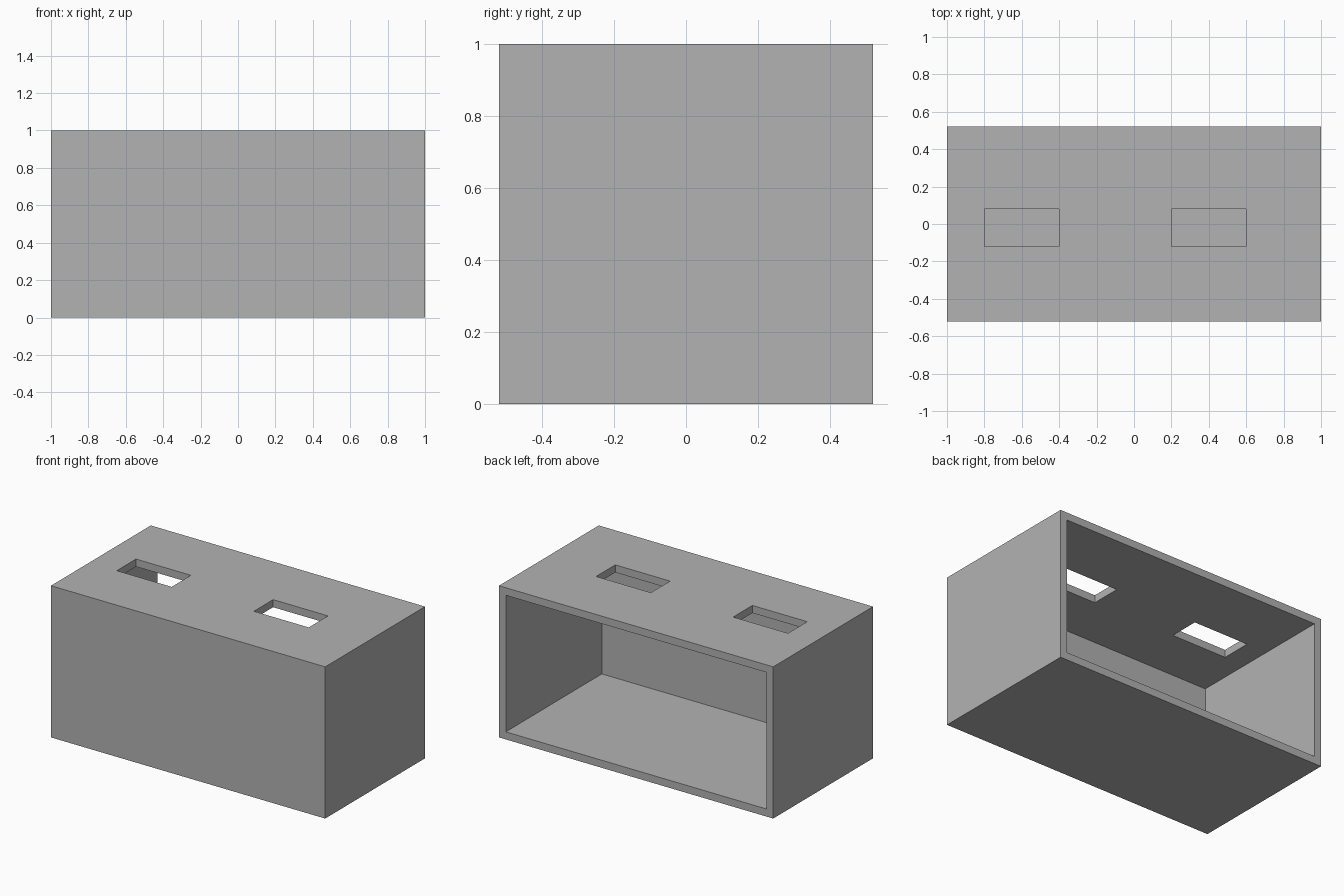
import bpy

old = bpy.data.objects.get("Cube")
if old:
    bpy.data.objects.remove(old, do_unlink=True)

WIDTH, DEPTH, HEIGHT = 2.0, 1.04, 1.0
WALL, FRONT_WALL = 0.05, 0.04

grey = bpy.data.materials.new("plain grey")
grey.use_nodes = True
colour = (0.448, 0.448, 0.448, 1)
grey.diffuse_color = colour
grey.node_tree.nodes["Principled BSDF"].inputs["Base Color"].default_value = colour


def block(name, low, high):
    """Axis-aligned box between two corners."""
    centre = [(a + b) / 2 for a, b in zip(low, high)]
    bpy.ops.mesh.primitive_cube_add(size=1, location=centre)
    obj = bpy.context.object
    obj.name = name
    obj.scale = [b - a for a, b in zip(low, high)]
    bpy.ops.object.transform_apply(location=True, rotation=False, scale=True)
    obj.data.materials.append(grey)
    return obj


def cut(target, cutter):
    """Subtract the cutter, then discard it."""
    cutter.hide_render = True
    mod = target.modifiers.new("cut", 'BOOLEAN')
    mod.operation = 'DIFFERENCE'
    mod.solver = 'EXACT'
    mod.object = cutter
    bpy.ops.object.select_all(action='DESELECT')
    bpy.context.view_layer.objects.active = target
    target.select_set(True)
    bpy.ops.object.modifier_apply(modifier=mod.name)
    bpy.data.objects.remove(cutter, do_unlink=True)


# Outer shell
x, y = WIDTH / 2, DEPTH / 2
box = block("open_backed_box", (-x, -y, 0), (x, y, HEIGHT))

# Hollow interior, open at the back
cut(box, block("interior_cutter", (WALL - x, FRONT_WALL - y, WALL),
               (x - WALL, y + 0.1, HEIGHT - WALL)))

# Two slots through the top panel
for left in (-0.8, 0.2):
    cut(box, block("slot_cutter", (left, -0.12, HEIGHT - 2 * WALL),
                   (left + 0.4, 0.08, HEIGHT + 0.1)))

bpy.ops.object.shade_flat()
